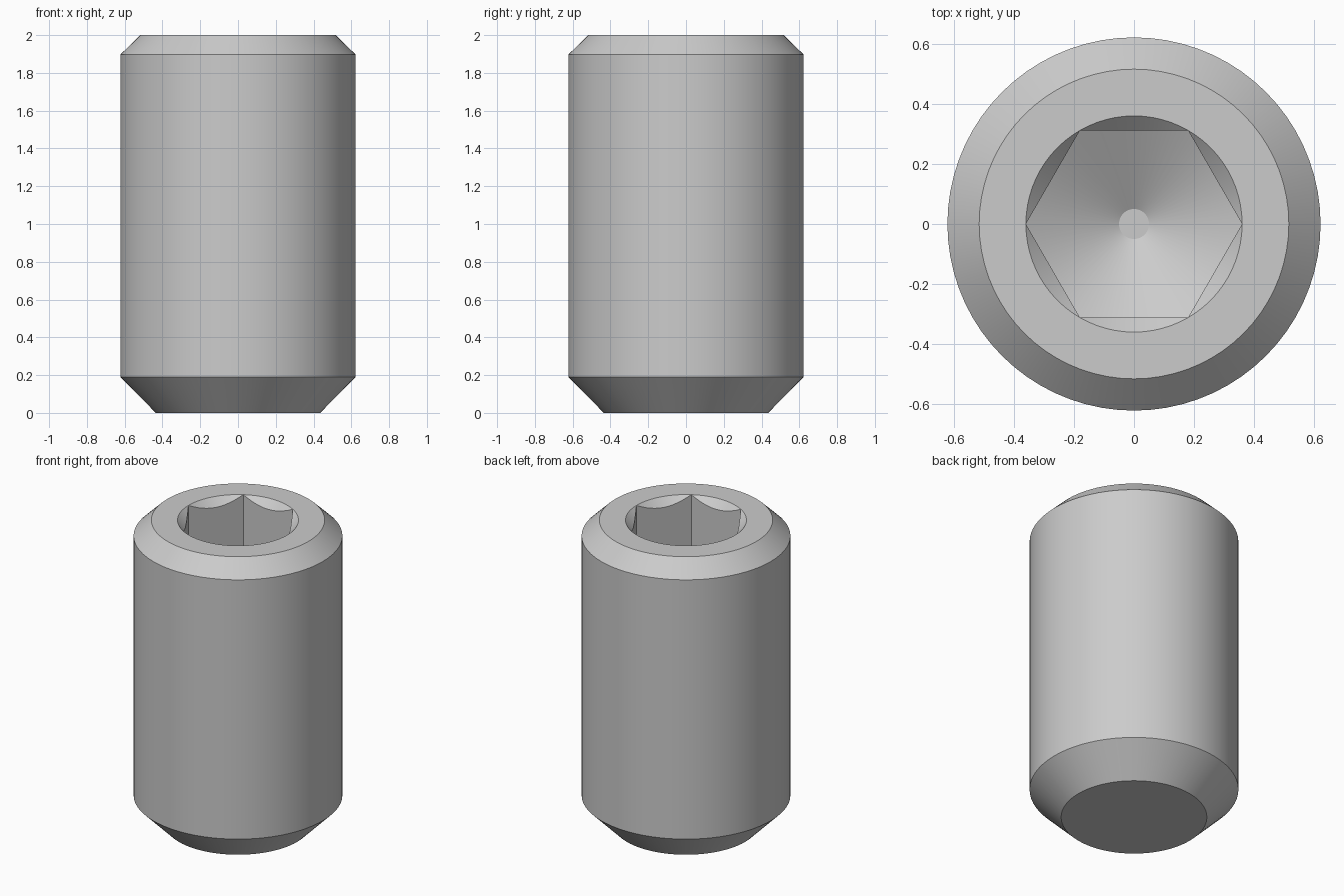
import bpy
import bmesh
from math import cos, sin, pi, radians, tan

cube = bpy.data.objects.get("Cube")
if cube:
    bpy.data.objects.remove(cube, do_unlink=True)

SEGMENTS = 72
CORNER = 0.361      # socket hexagon, centre to corner
SOCKET_Z = 1.25     # where the socket walls meet the drill cone
SLOPE = tan(radians(30))


def hexagon(a):
    """Radius of the socket hexagon at angle a, with corners on the x axis."""
    return CORNER * cos(pi / 6) / cos(a % (pi / 3) - pi / 6)


def circle(r, z):
    return lambda a: (r, z)


def countersink(a):
    return hexagon(a), 2 - (CORNER - hexagon(a))


def drill_cone(a):
    return hexagon(a), SOCKET_Z - (CORNER - hexagon(a)) * SLOPE


# Cross-section from the bottom point, over the rim and down into the socket
profile = [
    circle(0.435, 0), circle(0.623, 0.19), circle(0.623, 1.897),
    circle(0.517, 2), circle(CORNER, 2),
    countersink, drill_cone,
    circle(0.05, SOCKET_Z - (CORNER - 0.05) * SLOPE),
]

bm = bmesh.new()
rings = []
for section in profile:
    ring = []
    for i in range(SEGMENTS):
        a = 2 * pi * i / SEGMENTS
        r, z = section(a)
        ring.append(bm.verts.new((r * cos(a), r * sin(a), z)))
    rings.append(ring)

for low, high in zip(rings, rings[1:]):
    for i in range(SEGMENTS):
        j = (i + 1) % SEGMENTS
        bm.faces.new((low[i], low[j], high[j], high[i]))
bm.faces.new(rings[0][::-1])
bm.faces.new(rings[-1])
# The countersink runs out to nothing at the hexagon corners
bmesh.ops.remove_doubles(bm, verts=bm.verts, dist=0.0001)
bmesh.ops.recalc_face_normals(bm, faces=bm.faces)

mesh = bpy.data.meshes.new("set_screw")
bm.to_mesh(mesh)
bm.free()
screw = bpy.data.objects.new("set_screw", mesh)
bpy.context.collection.objects.link(screw)

# Plain grey metal
steel = bpy.data.materials.new("light_grey_steel")
steel.use_nodes = True
colour = (0.6, 0.6, 0.6, 1)
steel.diffuse_color = colour
steel.node_tree.nodes["Principled BSDF"].inputs["Base Color"].default_value = colour
mesh.materials.append(steel)

# Smooth round walls, crisp chamfer and socket edges
bpy.ops.object.select_all(action="DESELECT")
screw.select_set(True)
bpy.context.view_layer.objects.active = screw
bpy.ops.object.shade_smooth_by_angle(angle=radians(25))
